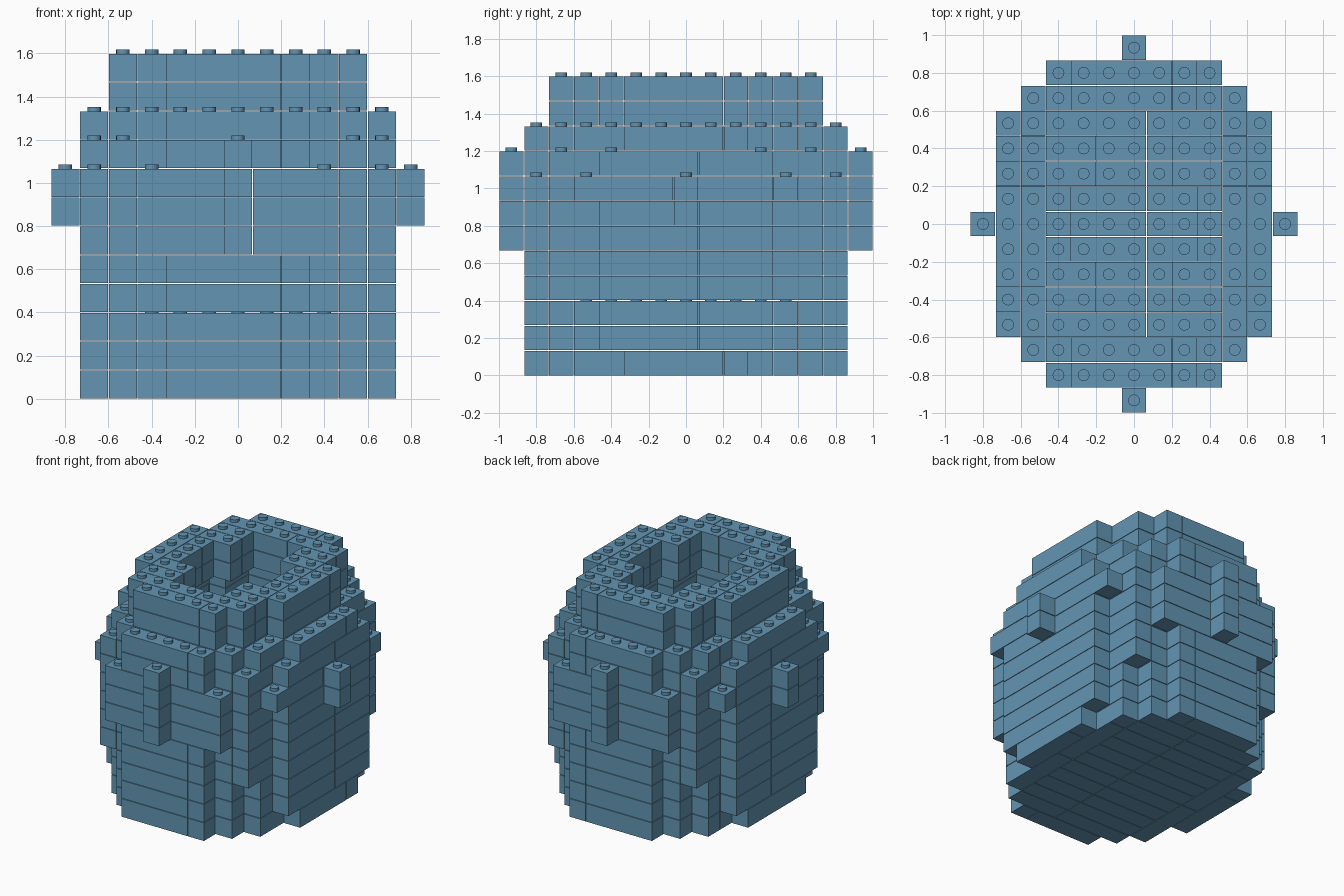
import bpy, bmesh
from mathutils import Matrix, Vector

cube = bpy.data.objects.get("Cube")
if cube:
    bpy.data.objects.remove(cube, do_unlink=True)

U = 2 / 15          # one brick cell, also the height of one course
GAP = 0.004         # joint between bricks
STUD_R, STUD_H = 0.031, 0.021
COURSES = 12

blue = bpy.data.materials.new("steel_blue")
blue.use_nodes = True
blue.diffuse_color = (0.125, 0.30, 0.45, 1)
blue.node_tree.nodes["Principled BSDF"].inputs["Base Color"].default_value = blue.diffuse_color


def region(half_widths):
    """Cells of a stepped oval: half_widths[n] is the reach in x of rows y = +-n."""
    return {(x, s * y) for y, w in enumerate(half_widths)
            for x in range(-w, w + 1) for s in (-1, 1)}


def mirrored(x, y):
    return {(sx * x, sy * y) for sx in (-1, 1) for sy in (-1, 1)}


BODY = region([5, 5, 5, 4, 4, 3, 2])
RIM = region([4, 4, 4, 3, 3, 2])
BODY_HOLE = region([3, 3, 3, 2, 2])
RIM_HOLE = region([2, 2, 1, 1])

# Extra cells that swell the body: cell, first course, last course
SWELL = [((5, 3), 1, 8), ((4, 5), 3, 8), ((3, 6), 5, 7), ((5, 4), 7, 7),
         ((6, 0), 6, 7), ((0, 7), 5, 8)]


def course_cells(k):
    if k >= 10:
        return RIM - RIM_HOLE
    cells = set(BODY)
    for cell, first, last in SWELL:
        if first <= k <= last:
            cells |= mirrored(*cell)
    return cells - BODY_HOLE if k >= 3 else cells


def split_runs(cells):
    """Group cells into bricks up to four long: along y at the sides, along x elsewhere."""
    left = set(cells)
    while left:
        sides = {c for c in left if abs(c[0]) >= 4}
        pool = sides or left
        dx, dy = (0, 1) if sides else (1, 0)
        x, y = start = min(pool)
        run = [start]
        while len(run) < 4 and (x + dx * len(run), y + dy * len(run)) in pool:
            run.append((x + dx * len(run), y + dy * len(run)))
        left -= set(run)
        yield run[0], run[-1]


def add_box(bm, lo, hi):
    size = Vector(hi) - Vector(lo)
    mid = (Vector(hi) + Vector(lo)) / 2
    bmesh.ops.create_cube(bm, size=1, matrix=Matrix.Translation(mid) @ Matrix.Diagonal((*size, 1)))


def finish(bm, name):
    mesh = bpy.data.meshes.new(name)
    bm.to_mesh(mesh)
    bm.free()
    mesh.materials.append(blue)
    bpy.context.collection.objects.link(bpy.data.objects.new(name, mesh))


layers = [course_cells(k) for k in range(COURSES)] + [set()]
for k in range(COURSES):
    # Bricks of this course
    bm = bmesh.new()
    g = GAP / 2
    for (x0, y0), (x1, y1) in split_runs(layers[k]):
        add_box(bm, ((x0 - 0.5) * U + g, (y0 - 0.5) * U + g, k * U + (g if k else 0)),
                ((x1 + 0.5) * U - g, (y1 + 0.5) * U - g, (k + 1) * U - g))
    finish(bm, f"brick_course_{k + 1}")

    # Studs wherever no brick sits on top
    exposed = layers[k] - layers[k + 1]
    if exposed:
        bm = bmesh.new()
        for x, y in sorted(exposed):
            spot = Vector((x * U, y * U, (k + 1) * U + STUD_H / 2 - g))
            bmesh.ops.create_cone(bm, cap_ends=True, segments=16, radius1=STUD_R, radius2=STUD_R,
                                  depth=STUD_H, matrix=Matrix.Translation(spot))
        finish(bm, f"studs_{k + 1}")
